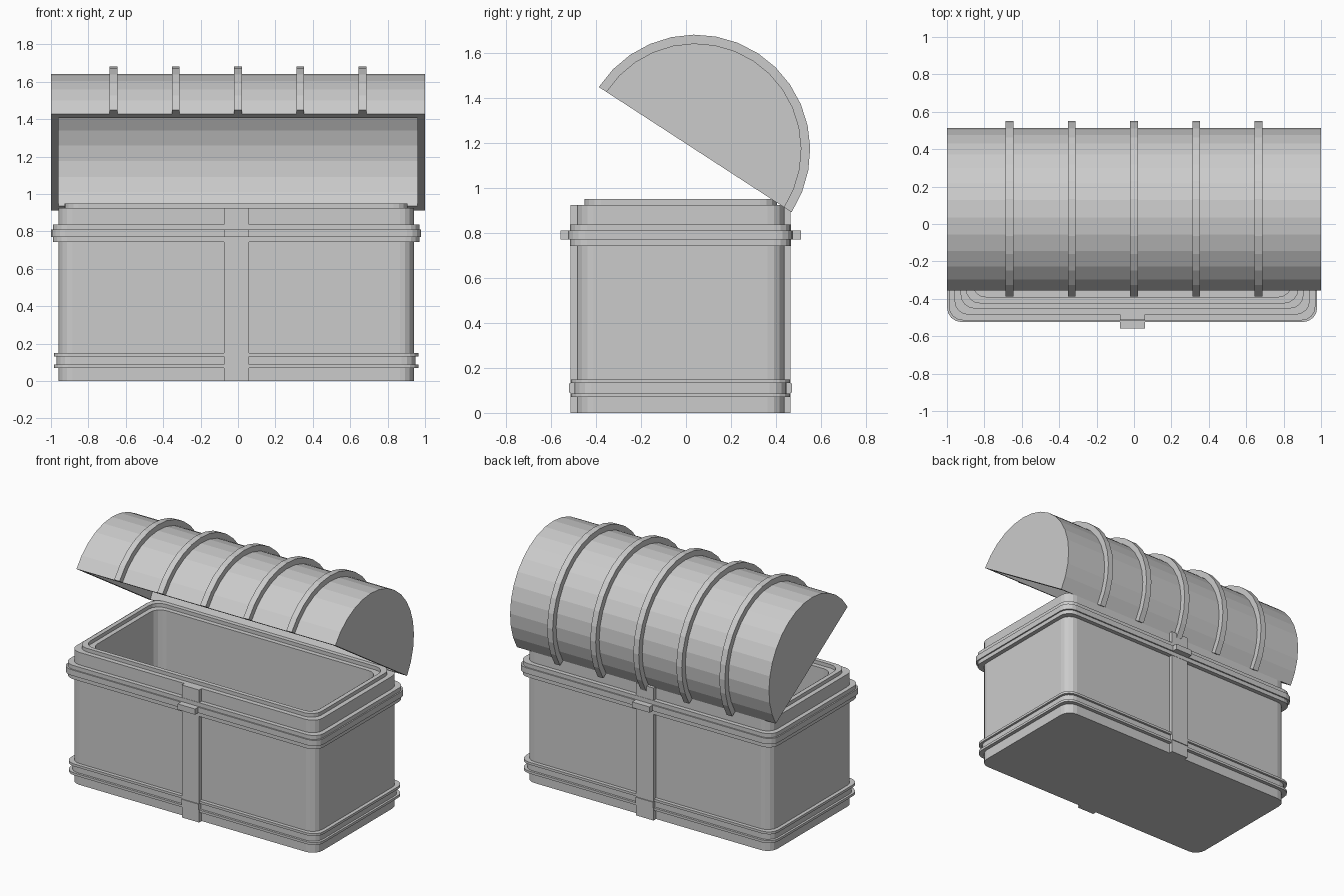
import bpy, bmesh
from math import sin, cos, pi, radians
from mathutils import Matrix

if "Cube" in bpy.data.objects:
    bpy.data.objects.remove(bpy.data.objects["Cube"])

CX, CY = -0.01, -0.024          # centre of the box
HX, HY = 0.95, 0.461            # half sizes of the box
R, CORNER = 0.075, 4            # corner radius and segments
LID = Matrix.Translation((0, 0.041, 1.17)) @ Matrix.Rotation(radians(-33), 4, 'X')


def finish(name, bm):
    bmesh.ops.recalc_face_normals(bm, faces=bm.faces)
    me = bpy.data.meshes.new(name)
    bm.to_mesh(me)
    bm.free()
    ob = bpy.data.objects.new(name, me)
    bpy.context.collection.objects.link(ob)
    return ob


def bridge(bm, a, b):
    for i in range(len(a)):
        j = (i + 1) % len(a)
        bm.faces.new((a[i], a[j], b[j], b[i]))


def rounded_loft(name, profile, closed=False):
    """Stack of rounded rectangles; profile holds (offset from wall, z)."""
    bm = bmesh.new()
    rings = []
    for off, z in profile:
        ring = []
        for k, (sx, sy) in enumerate(((1, 1), (-1, 1), (-1, -1), (1, -1))):
            for s in range(CORNER + 1):
                a = (k + s / CORNER) * pi / 2
                ring.append(bm.verts.new((CX + sx * (HX + off - R) + R * cos(a),
                                          CY + sy * (HY + off - R) + R * sin(a), z)))
        rings.append(ring)
    for a, b in zip(rings, rings[1:]):
        bridge(bm, a, b)
    if closed:
        bridge(bm, rings[-1], rings[0])
    else:
        bm.faces.new(rings[0])
        bm.faces.new(rings[-1])
    return finish(name, bm)


def block(name, x0, x1, y0, y1, z0, z1):
    bm = bmesh.new()
    m = Matrix.Translation(((x0 + x1) / 2, (y0 + y1) / 2, (z0 + z1) / 2))
    bmesh.ops.create_cube(bm, size=1, matrix=m @ Matrix.Diagonal((x1 - x0, y1 - y0, z1 - z0, 1)))
    return finish(name, bm)


def arc(bm, x, r, n=16):
    return [bm.verts.new((x, r * cos(pi * i / n), r * sin(pi * i / n))) for i in range(n + 1)]


# hollow box with a raised ridge on its rim
rounded_loft("chest_box", [(0, 0), (0, 0.925), (-0.033, 0.925), (-0.033, 0.95),
                           (-0.063, 0.95), (-0.063, 0.925), (-0.095, 0.925), (-0.095, 0.06)])

# bands round the box
rounded_loft("upper_band", [(-0.01, 0.742), (0.03, 0.742), (0.03, 0.77), (0.039, 0.77),
                            (0.039, 0.81), (0.03, 0.81), (0.03, 0.838), (-0.01, 0.838)], True)
rounded_loft("lower_band", [(-0.01, 0.07), (0.025, 0.07), (0.025, 0.087), (0.01, 0.087),
                            (0.01, 0.132), (0.025, 0.132), (0.025, 0.149), (-0.01, 0.149)], True)

# straps with clasps, front and back
for side, s in (("front", -1), ("back", 1)):
    for part, depth, z0, z1 in (("strap", 0.489, 0, 0.925),
                                ("upper_clasp", 0.534, 0.77, 0.81),
                                ("lower_clasp", 0.495, 0.09, 0.13)):
        y0, y1 = sorted((CY + s * (HY - 0.02), CY + s * depth))
        block(f"{side}_{part}", -0.075, 0.059, y0, y1, z0, z1)

# hollow half-barrel lid, tilted open
bm = bmesh.new()
outer = [arc(bm, x, 0.472) for x in (-1, 1)]
inner = [arc(bm, x, 0.432) for x in (-0.96, 0.96)]
for left, right in (outer, inner):
    for i in range(len(left) - 1):
        bm.faces.new((left[i], left[i + 1], right[i + 1], right[i]))
    bm.faces.new(left)
    bm.faces.new(right)
rim_o = [outer[0][0], outer[1][0], outer[1][-1], outer[0][-1]]
rim_i = [inner[0][0], inner[1][0], inner[1][-1], inner[0][-1]]
bridge(bm, rim_o, rim_i)
finish("lid", bm).matrix_world = LID

# hoops over the lid
for k in range(5):
    x = (k - 2) * 0.3325
    bm = bmesh.new()
    loops = [arc(bm, x - 0.021, 0.46), arc(bm, x - 0.021, 0.511),
             arc(bm, x + 0.021, 0.511), arc(bm, x + 0.021, 0.46)]
    bridge_pairs = zip(loops, loops[1:] + loops[:1])
    for a, b in bridge_pairs:
        for i in range(len(a) - 1):
            bm.faces.new((a[i], a[i + 1], b[i + 1], b[i]))
    for end in (0, -1):
        bm.faces.new([l[end] for l in loops])
    finish(f"lid_hoop_{k + 1}", bm).matrix_world = LID
